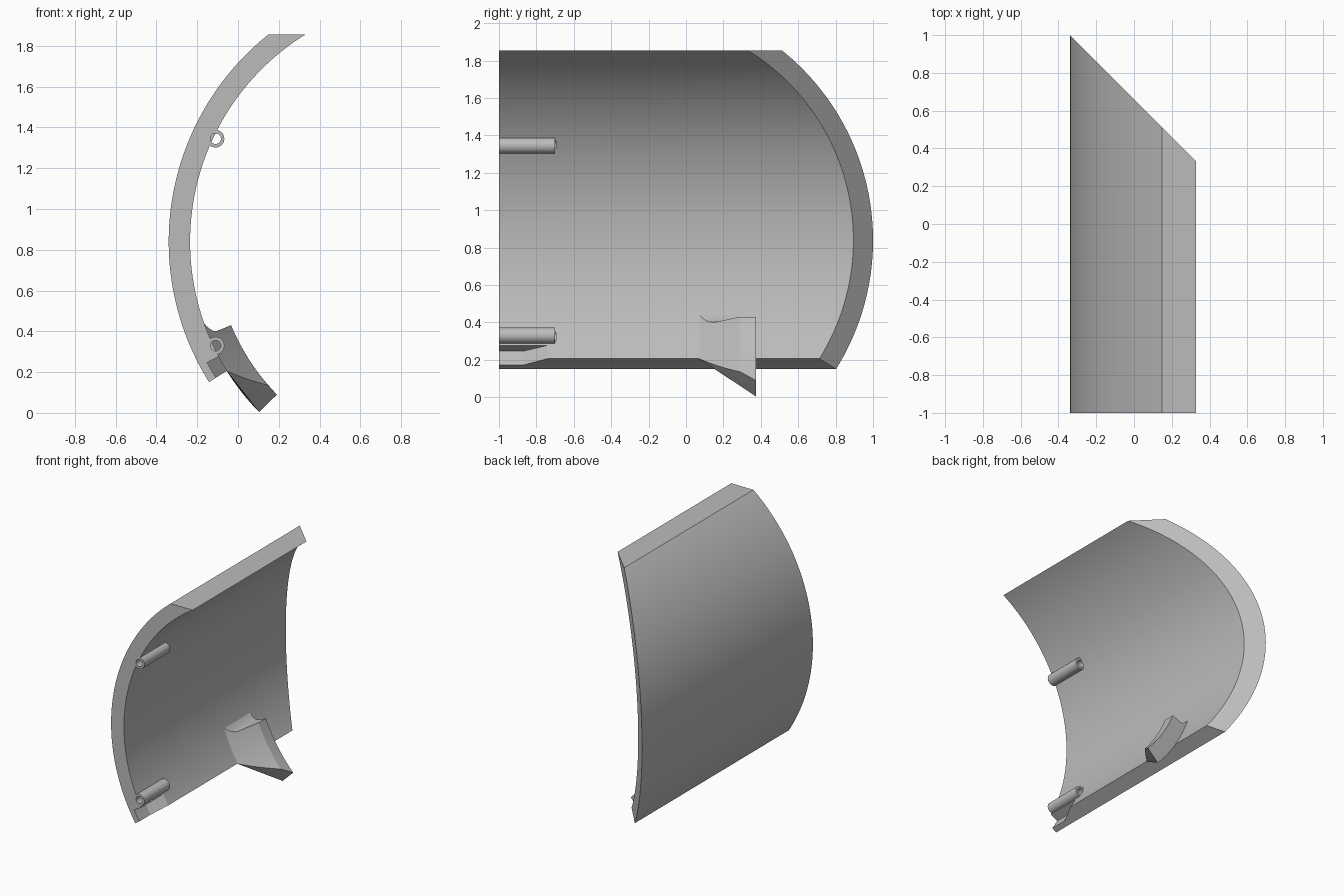
import bpy, bmesh
from math import sin, cos, radians, asin, degrees, pi

cube = bpy.data.objects.get("Cube")
if cube:
    bpy.data.objects.remove(cube, do_unlink=True)

grey = bpy.data.materials.new("plain grey")
grey.use_nodes = True
colour = (0.5, 0.5, 0.5, 1)
grey.diffuse_color = colour
grey.node_tree.nodes["Principled BSDF"].inputs["Base Color"].default_value = colour

# Arc centre in x and z, shell radii, overall top height
CX, CZ = 0.96, 0.84
OUTER, INNER = 1.30, 1.195
TOP, FRONT, BOTTOM = 1.855, -1.0, -32.0


def polar(radius, angle, y):
    a = radians(angle)
    return (CX - radius * cos(a), y, CZ + radius * sin(a))


def mix(a, b, t):
    return a + (b - a) * t


def loft(name, rings):
    """Skin a row of closed rings and cap both ends with quad strips."""
    bm = bmesh.new()
    rows = [[bm.verts.new(p) for p in ring] for ring in rings]
    m = len(rows[0])
    for a, b in zip(rows, rows[1:]):
        for i in range(m):
            j = (i + 1) % m
            bm.faces.new((a[i], a[j], b[j], b[i]))
    for row in (rows[0], rows[-1]):
        for i in range(m // 2 - 1):
            bm.faces.new((row[i], row[i + 1], row[m - 2 - i], row[m - 1 - i]))
    bmesh.ops.recalc_face_normals(bm, faces=bm.faces)
    mesh = bpy.data.meshes.new(name)
    bm.to_mesh(mesh)
    bm.free()
    mesh.materials.append(grey)
    obj = bpy.data.objects.new(name, mesh)
    bpy.context.collection.objects.link(obj)
    return obj


def rod(name, x, z, radius, y0, y1):
    ring = [(x + radius * cos(2 * pi * i / 32), z + radius * sin(2 * pi * i / 32))
            for i in range(32)]
    return loft(name, [[(px, y, pz) for px, pz in ring] for y in (y0, y1)])


def combine(target, tool, operation):
    mod = target.modifiers.new(operation.lower(), "BOOLEAN")
    mod.operation, mod.object, mod.solver = operation, tool, "EXACT"
    bpy.context.view_layer.objects.active = target
    bpy.ops.object.modifier_apply(modifier=mod.name)
    bpy.data.objects.remove(tool, do_unlink=True)


# Curved shell with a flat top and a slanted back edge
STEPS = 72
top_angle = {r: degrees(asin((TOP - CZ) / r)) for r in (OUTER, INNER)}
rings = []
for i in range(STEPS + 1):
    o, n = (polar(r, mix(BOTTOM, top_angle[r], i / STEPS), FRONT) for r in (OUTER, INNER))
    rings.append([o, n, (n[0], 0.66 - n[0], n[2]), (o[0], 0.66 - o[0], o[2])])
shell = loft("curved_shell", rings)

# Two screw bosses, then their holes
boss_places = ((-0.11, 1.345), (-0.11, 0.33))
for x, z in boss_places:
    combine(shell, rod("screw_boss", x, z, 0.043, FRONT, -0.70), "UNION")
for x, z in boss_places:
    combine(shell, rod("hole_cutter", x, z, 0.026, -1.1, -0.695), "DIFFERENCE")

# Ramped slot in the lower front corner
slot_profile = ((1.1, -1.1), (1.26, -1.1), (1.26, -0.87), (1.1, -0.55))
slot = loft("slot_cutter", [[polar(r, a, y) for r, y in slot_profile]
                            for a in (-28.1, -30, -32, -35)])
combine(shell, slot, "DIFFERENCE")

# Hooked tab: sloped front, ramped underside, top flaring into the shell
BACK, N, LAYERS = 0.375, 16, 14
rings = []
for k in range(LAYERS + 1):
    t = k / LAYERS
    radius = mix(1.075, 1.197, t)
    front = mix(0.29, 0.07, t)
    top = -22.4 + 2.9 * max(0, (t - 0.6) / 0.4) ** 2
    sides = []
    for y in (front, BACK):
        low = mix(-32.0, -44.3, (y - 0.07) / 0.305)
        sides.append([polar(radius, mix(top, low, i / N), y) for i in range(N + 1)])
    rings.append(sides[0] + sides[1][::-1])
tab = loft("hooked_tab", rings)

# Smooth curves, crisp edges
for obj in (shell, tab):
    bpy.ops.object.select_all(action="DESELECT")
    obj.select_set(True)
    bpy.context.view_layer.objects.active = obj
    bpy.ops.object.shade_smooth_by_angle(angle=radians(25))
